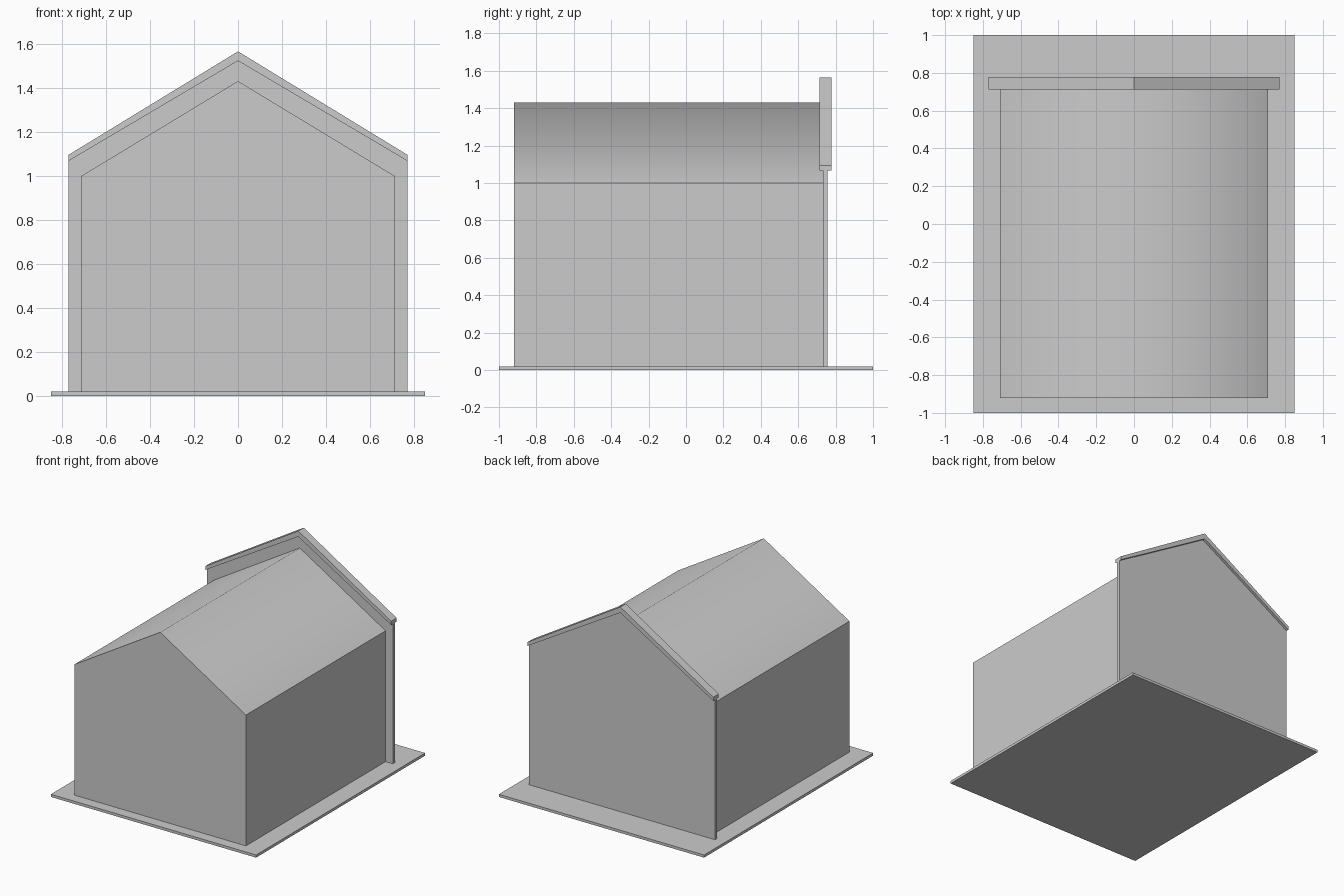
import bpy

if "Cube" in bpy.data.objects:
    bpy.data.objects.remove(bpy.data.objects["Cube"])


def extrude_profile(name, points, y0, y1):
    """Solid made by sweeping an x-z outline from y0 to y1."""
    n = len(points)
    verts = [(x, y, z) for y in (y0, y1) for x, z in points]
    faces = [tuple(range(n)), tuple(reversed(range(n, 2 * n)))]
    faces += [(i, i + n, (i + 1) % n + n, (i + 1) % n) for i in range(n)]
    mesh = bpy.data.meshes.new(name)
    mesh.from_pydata(verts, [], faces)
    mesh.update()
    obj = bpy.data.objects.new(name, mesh)
    bpy.context.collection.objects.link(obj)
    return obj


def gable(half_width, floor, eave, ridge):
    """House-shaped outline, counter-clockwise seen from the front."""
    return [(-half_width, floor), (half_width, floor), (half_width, eave),
            (0, ridge), (-half_width, eave)]


# Thin ground slab
extrude_profile("base_slab", [(-0.85, 0), (0.85, 0), (0.85, 0.02), (-0.85, 0.02)], -1, 1)

# Main house volume, shaded smoothly across the ridge only
body = extrude_profile("house_body", gable(0.71, 0.02, 1.0, 1.43), -0.92, 0.735)
for poly in body.data.polygons:
    poly.use_smooth = True
for edge in body.data.edges:
    on_ridge = all(abs(body.data.vertices[v].co.x) < 1e-4 for v in edge.vertices)
    edge.use_edge_sharp = not on_ridge

# Taller parapet wall at the back
extrude_profile("parapet_wall", gable(0.77, 0.02, 1.07, 1.522), 0.732, 0.757)

# Coping strip following the top of the parapet
extrude_profile("parapet_coping",
                [(-0.77, 1.067), (0, 1.522), (0.77, 1.067),
                 (0.77, 1.095), (0, 1.565), (-0.77, 1.095)], 0.713, 0.777)
